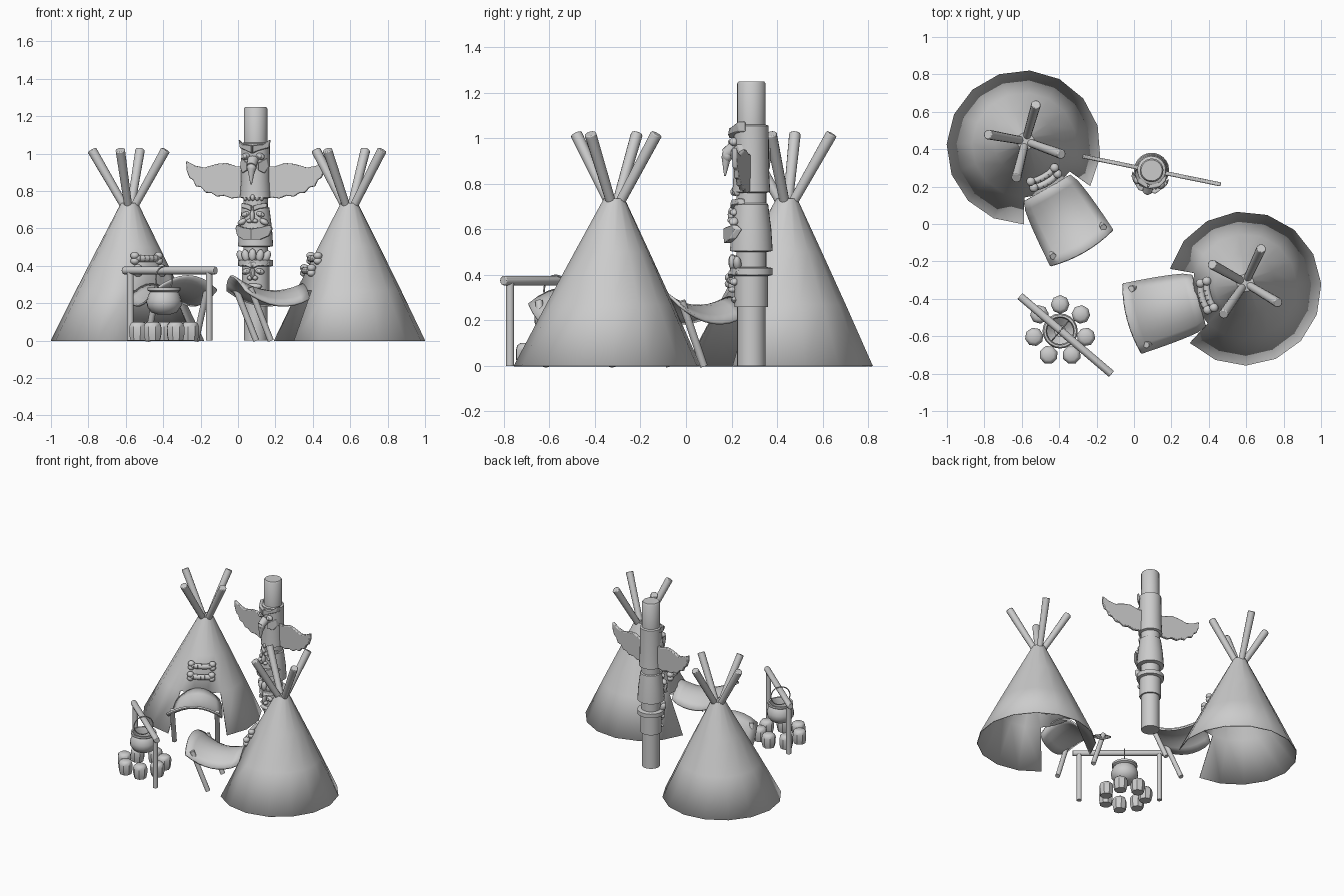
import bpy, bmesh
from math import sin, cos, pi, radians, sqrt
from mathutils import Matrix, Vector

cube = bpy.data.objects.get("Cube")
if cube:
    bpy.data.objects.remove(cube)
made = []


def finish(name, bm, M=Matrix(), mirror=False, bevel=0, thick=0):
    bmesh.ops.recalc_face_normals(bm, faces=bm.faces)
    me = bpy.data.meshes.new(name)
    bm.to_mesh(me)
    bm.free()
    ob = bpy.data.objects.new(name, me)
    bpy.context.collection.objects.link(ob)
    ob.matrix_world = M
    if thick:
        ob.modifiers.new("Thickness", 'SOLIDIFY').thickness = thick
    if mirror:
        ob.modifiers.new("Mirror", 'MIRROR')
    if bevel:
        b = ob.modifiers.new("Bevel", 'BEVEL')
        b.width, b.segments = bevel, 2
    made.append(ob)
    return ob


def rod(bm, a, b, r1, r2=None, sides=12):
    a, b = Vector(a), Vector(b)
    rot = (b - a).to_track_quat('Z', 'Y').to_matrix().to_4x4()
    bmesh.ops.create_cone(bm, cap_ends=True, segments=sides, radius1=r1,
                          radius2=r2 or r1, depth=(b - a).length,
                          matrix=Matrix.Translation((a + b) / 2) @ rot)


def ball(bm, loc, size, tilt=0):
    m = Matrix.Translation(loc) @ Matrix.Rotation(tilt, 4, 'Y') @ Matrix.Diagonal((*size, 1))
    bmesh.ops.create_uvsphere(bm, u_segments=14, v_segments=8, radius=1, matrix=m)


def lathe(bm, profile, sides=24, at=(0, 0)):
    rings = [[bm.verts.new((at[0] + r * cos(2 * pi * i / sides),
                            at[1] + r * sin(2 * pi * i / sides), z))
              for i in range(sides)] for r, z in profile]
    for lo, hi in zip(rings, rings[1:]):
        for i in range(sides):
            j = (i + 1) % sides
            bm.faces.new((lo[i], lo[j], hi[j], hi[i]))
    bm.faces.new(rings[0][::-1])
    bm.faces.new(rings[-1])


def prism(bm, outline, front, back):
    """Extrude an x-z outline between two depth functions of x."""
    f = [bm.verts.new((x, front(x), z)) for x, z in outline]
    b = [bm.verts.new((x, back(x), z)) for x, z in outline]
    bm.faces.new(f)
    bm.faces.new(b[::-1])
    for i in range(len(f)):
        j = (i + 1) % len(f)
        bm.faces.new((f[i], b[i], b[j], f[j]))


# ---------- tepees (local door faces -y) ----------
def tepee(tag, centre, door_angle, tip):
    turn = Matrix.Rotation(radians(door_angle + 90), 4, 'Z')
    M = Matrix.Translation((*centre, 0)) @ turn
    off = turn.inverted() @ Vector((*tip, 0))

    # hide cover with a doorway of three columns
    angles = [radians(-120 + 20 * i) for i in range(3)]
    angles += [radians(-60 + 300 * i / 13) for i in range(13)]
    bm = bmesh.new()
    rings = []
    for r, z in ((.412, 0), (.28, .27), (.165, .5), (.046, .735)):
        s = off * (z / .735)
        rings.append([bm.verts.new((r * cos(a) + s.x, r * sin(a) + s.y, z)) for a in angles])
    for k in range(3):
        for i in range(16):
            if k == 0 and i < 3:
                continue
            j = (i + 1) % 16
            bm.faces.new((rings[k][i], rings[k][j], rings[k + 1][j], rings[k + 1][i]))
    bm.faces.new(rings[-1])
    finish(tag + "_tepee_cover", bm, M, thick=.006)

    # crossing poles
    bm = bmesh.new()
    for deg in (40, 134, 230, 316):
        d = Vector((cos(radians(deg - 90)), sin(radians(deg - 90)), 0))
        rod(bm, off + d * .005 + Vector((0, 0, .68)), off + d * .205 + Vector((0, 0, 1.02)), .021, .026)
    finish(tag + "_tepee_poles", bm, M, bevel=.005)

    # raised door flap
    bm = bmesh.new()
    n = 8
    grid = []
    for i in range(n + 1):
        v = i / n
        row = []
        for j in range(n + 1):
            u = 2 * j / n - 1
            z = .295 - .19 * v + .235 * v * v - .075 * u * u
            row.append(bm.verts.new((u * (.135 + .055 * sqrt(v)),
                                     -.25 - .375 * v - .025 * v * (1 - u * u), z)))
        grid.append(row)
    for a, b in zip(grid, grid[1:]):
        for j in range(n):
            bm.faces.new((a[j], a[j + 1], b[j + 1], b[j]))
    finish(tag + "_door_flap", bm, M, thick=.012)

    # flap props
    bm = bmesh.new()
    rod(bm, (.15, -.47, 0), (.155, -.585, .285), .017)
    finish(tag + "_flap_props", bm, M, mirror=True)

    # pair of bones above the door
    for level, r, z in (("lower", .238, .375), ("upper", .205, .44)):
        bm = bmesh.new()
        s = off * (z / .735)
        pts = [s + Vector((r * sin(t), -r * cos(t), z))
               for t in [(-.075 + .025 * i) / r for i in range(7)]]
        for a, b in zip(pts, pts[1:]):
            rod(bm, a, b, .019)
        for p in (pts[0], pts[-1]):
            for dz in (-.014, .014):
                ball(bm, p + Vector((0, 0, dz)), (.024, .024, .02))
        finish(f"{tag}_{level}_bone", bm, M)


tepee("right", (-.59, .41), -60, (.01, .033))
tepee("left", (.59, -.345), 195, (.005, .03))

# ---------- carved pole ----------
T = Matrix.Translation((.094, .287, 0)) @ Matrix.Rotation(radians(-11.5), 4, 'Z')
bm = bmesh.new()
lathe(bm, [(.063, 0), (.063, .26), (.074, .26), (.074, .395), (.094, .4), (.094, .43),
           (.066, .435), (.066, .5), (.094, .505), (.088, .6), (.074, .71), (.066, .715),
           (.066, .76), (.083, .765), (.078, .85), (.076, 1.055), (.063, 1.06),
           (.063, 1.24), (.056, 1.25)])
finish("carved_pole", bm, T)


def relief(name, outline, R, depth, mirror=True):
    def surf(x):
        return -sqrt(max(R * R - x * x, .0004))
    bm = bmesh.new()
    prism(bm, outline, lambda x: surf(x) - depth, lambda x: surf(x) + .012)
    finish(name, bm, T, mirror=mirror, bevel=.004)


def blobs(name, items, mirror=True):
    bm = bmesh.new()
    for item in items:
        ball(bm, *item)
    finish(name, bm, T, mirror=mirror)


# wings
bm = bmesh.new()
prism(bm, [(.05, .93), (.1, .93), (.16, .95), (.21, .945), (.28, .925), (.33, .935), (.378, .96),
           (.375, .91), (.36, .87), (.34, .86), (.325, .825), (.295, .82), (.27, .79),
           (.24, .79), (.21, .77), (.17, .775), (.13, .76), (.05, .77)],
      lambda x: -.011, lambda x: .011)
finish("wings", bm, T, mirror=True, bevel=.005)

# top face: bird
relief("bird_brows", [(.002, 1.0), (.03, 1.015), (.078, 1.03), (.085, 1.075), (.055, 1.05), (.002, 1.045)],
       .078, .022)
blobs("bird_eyes", [((.04, -.07, .985), (.024, .02, .018), .3),
                    ((.04, -.085, .985), (.011, .011, .011))])
relief("bird_cheeks", [(.03, .95), (.07, .975), (.078, .93), (.06, .895), (.03, .91)], .078, .014)
bm = bmesh.new()
rod(bm, (0, -.07, .965), (0, -.115, .93), .03, .026)
ball(bm, (0, -.108, .925), (.026, .024, .03))
rod(bm, (0, -.112, .92), (0, -.118, .835), .022, .004)
finish("bird_beak", bm, T)
blobs("bird_claws", [((.022 * i, -.078 + .012 * abs(i), .765), (.012, .016, .018))
                     for i in range(-2, 3)], False)

# middle face: grinning
relief("middle_brows", [(.004, .69), (.035, .705), (.07, .71), (.068, .735), (.03, .73), (.004, .72)],
       .074, .018)
blobs("middle_eyes", [((.04, -.068, .675), (.024, .018, .015), .3),
                      ((.04, -.083, .675), (.01, .008, .01))])
blobs("middle_nose", [((0, -.088, .665), (.013, .018, .035)),
                      ((.016, -.088, .64), (.015, .016, .012))])
relief("middle_lips", [(0, .6), (.045, .605), (.09, .62), (.1, .6), (.085, .56), (.045, .54), (0, .54)],
       .105, .018)
blobs("middle_cheeks", [((.06, -.066, .635), (.026, .022, .016), .5)])

# lower face: leaf crown
blobs("leaf_crown", [((.085 * sin(.48 * i), -.085 * cos(.48 * i), .458 - .004 * abs(i)),
                      (.021, .018, .034), .22 * i) for i in range(-2, 3)], False)
relief("lower_brows", [(.002, .385), (.035, .4), (.085, .4), (.085, .42), (.002, .42)], .092, .01)
blobs("lower_eyes", [((.038, -.068, .37), (.024, .02, .016), .25),
                     ((.038, -.086, .37), (.01, .008, .01))])
blobs("lower_nose", [((0, -.082, .36), (.013, .022, .035)),
                     ((.014, -.082, .335), (.015, .018, .013))])
blobs("lower_mouth", [((0, -.07, .29), (.05, .018, .016)), ], False)

# ---------- cooking fire ----------
ends = Vector((-.61, -.385, .375)), Vector((-.12, -.802, .375))
along = (ends[1] - ends[0]).normalized()
bm = bmesh.new()
rod(bm, *ends, .021)
finish("spit_bar", bm, bevel=.004)
for side, p in (("right", ends[0] + along * .045), ("left", ends[1] - along * .045)):
    bm = bmesh.new()
    rod(bm, (p.x, p.y, 0), p, .018)
    finish(side + "_spit_post", bm)

hub = Vector((-.395, -.572, 0))
bm = bmesh.new()
lathe(bm, [(.035, .14), (.07, .152), (.092, .185), (.094, .215), (.082, .25), (.074, .26),
           (.088, .268), (.088, .283), (.076, .283), (.07, .26), (.07, .2), (.03, .165)],
      20, (hub.x, hub.y))
finish("cooking_pot", bm)

# handle hoop hung across the bar
across = Vector((-along.y, along.x, 0))
hoop = [hub + across * (.068 * cos(t)) + Vector((0, 0, .33 + .068 * sin(t)))
        for t in [2 * pi * i / 20 for i in range(21)]]
bm = bmesh.new()
for a, b in zip(hoop, hoop[1:]):
    rod(bm, a, b, .004, sides=6)
finish("pot_handle", bm)

# ring of stones
for i in range(7):
    a = radians(90) + 2 * pi * i / 7
    M = Matrix.Translation((hub.x + .142 * cos(a), hub.y + .142 * sin(a), 0)) @ Matrix.Rotation(a, 4, 'Z')
    bm = bmesh.new()
    lathe(bm, [(.042, 0), (.049, .03), (.05, .07), (.044, .09), (.03, .1)], 8)
    finish(f"fire_stone_{i + 1}", bm, M)

bpy.ops.object.select_all(action='DESELECT')
for ob in made:
    ob.select_set(True)
bpy.context.view_layer.objects.active = made[0]
bpy.ops.object.shade_smooth_by_angle(angle=radians(40))
